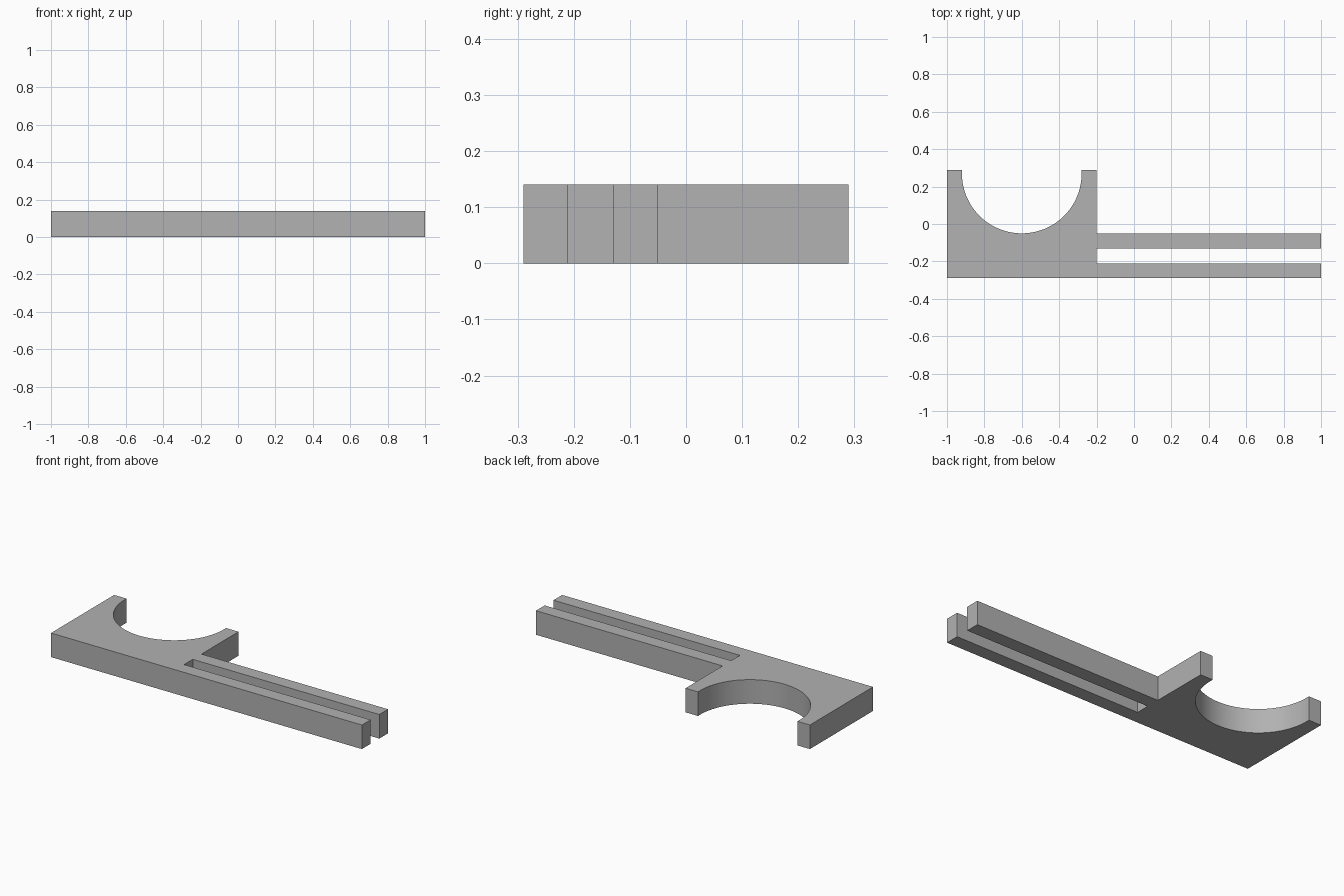
import bpy
import bmesh
from math import cos, sin, pi

if "Cube" in bpy.data.objects:
    bpy.data.objects.remove(bpy.data.objects["Cube"], do_unlink=True)

HEIGHT = 0.14
FRONT, BACK = -0.29, 0.29
CRADLE_X, CRADLE_Y, RADIUS = -0.6, 0.27, 0.32
SEGMENTS = 64

grey = bpy.data.materials.new("plain_grey")
grey.use_nodes = True
colour = (0.445, 0.445, 0.445, 1)
grey.diffuse_color = colour
grey.node_tree.nodes["Principled BSDF"].inputs["Base Color"].default_value = colour

# Plate outline: two prongs to the right, a shoulder, then the round cradle
outline = [(-1, FRONT), (1, FRONT), (1, -0.21), (-0.2, -0.21),
           (-0.2, -0.13), (1, -0.13), (1, -0.05), (-0.2, -0.05),
           (-0.2, BACK), (CRADLE_X + RADIUS, BACK)]
for i in range(SEGMENTS + 1):
    a = -pi * i / SEGMENTS
    outline.append((CRADLE_X + RADIUS * cos(a), CRADLE_Y + RADIUS * sin(a)))
outline += [(CRADLE_X - RADIUS, BACK), (-1, BACK)]

# Extrude the outline into a solid
bm = bmesh.new()
base = bm.faces.new([bm.verts.new((x, y, 0)) for x, y in outline])
top = bmesh.ops.extrude_face_region(bm, geom=[base], use_keep_orig=True)
bmesh.ops.translate(bm, vec=(0, 0, HEIGHT),
                    verts=[v for v in top["geom"] if isinstance(v, bmesh.types.BMVert)])
bmesh.ops.recalc_face_normals(bm, faces=bm.faces)
mesh = bpy.data.meshes.new("forked_cradle_bracket")
bm.to_mesh(mesh)
bm.free()
mesh.materials.append(grey)

bracket = bpy.data.objects.new("forked_cradle_bracket", mesh)
bpy.context.collection.objects.link(bracket)

# Smooth the cradle curve, keep the corners sharp
bpy.ops.object.select_all(action="DESELECT")
bracket.select_set(True)
bpy.context.view_layer.objects.active = bracket
bpy.ops.object.shade_smooth_by_angle(angle=pi / 6)
